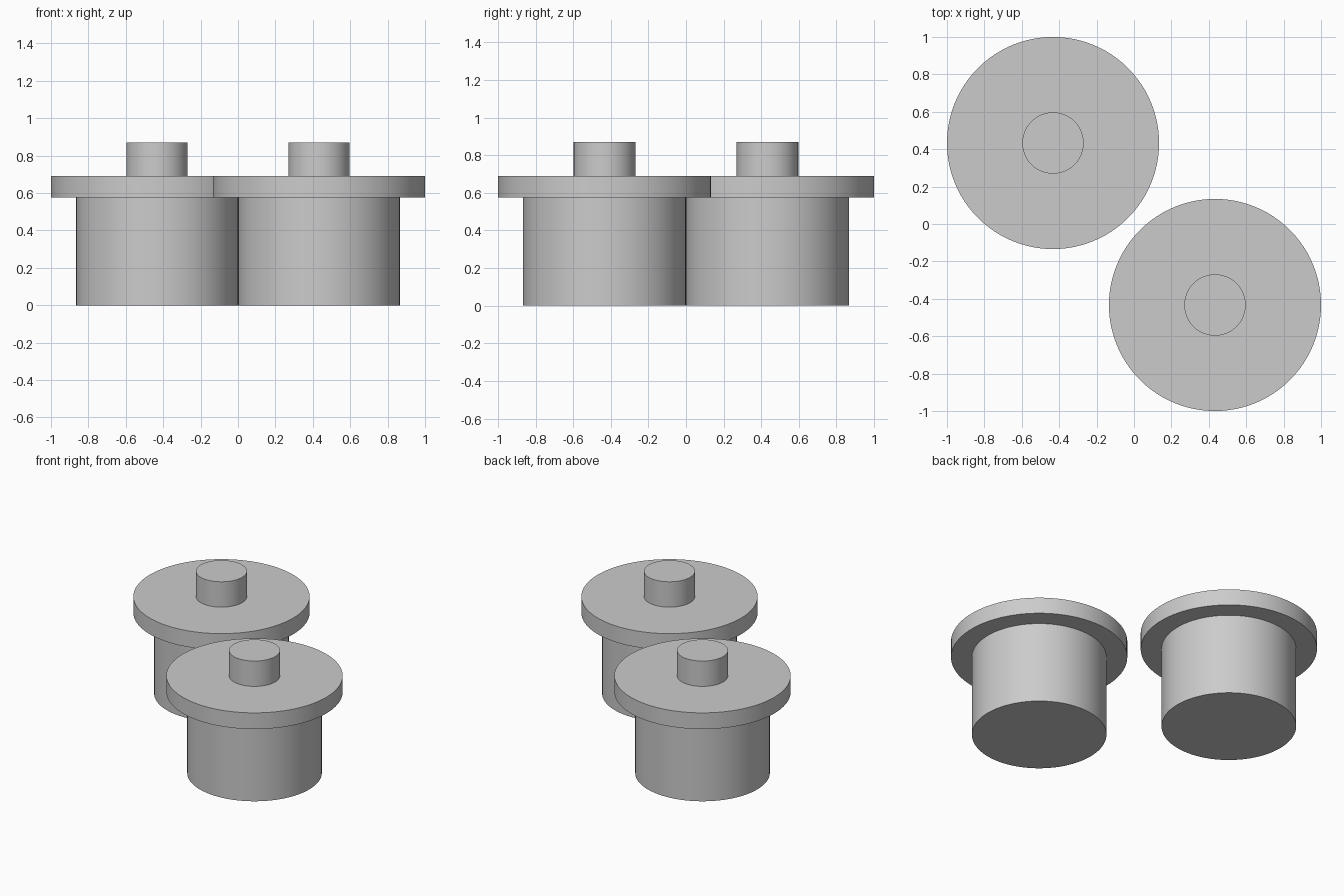
import bpy
import math

cube = bpy.data.objects.get("Cube")
if cube:
    bpy.data.objects.remove(cube, do_unlink=True)

grey = bpy.data.materials.new("plain_grey")
grey.use_nodes = True
colour = (0.6, 0.6, 0.6, 1)
grey.diffuse_color = colour
grey.node_tree.nodes["Principled BSDF"].inputs["Base Color"].default_value = colour

BODY_R, FLANGE_R, KNOB_R = 0.433, 0.567, 0.164
BODY_TOP, FLANGE_TOP, KNOB_TOP = 0.575, 0.69, 0.87
OFFSET = 0.433
SEGMENTS = 96


def lathe(name, profile, x, y):
    """Revolve a radius/height profile into a closed solid."""
    verts, faces = [], []
    for r, z in profile:
        for i in range(SEGMENTS):
            a = math.tau * i / SEGMENTS
            verts.append((r * math.cos(a), r * math.sin(a), z))
    for ring in range(len(profile) - 1):
        low = ring * SEGMENTS
        high = low + SEGMENTS
        for i in range(SEGMENTS):
            j = (i + 1) % SEGMENTS
            faces.append((low + i, low + j, high + j, high + i))
    # Flat discs closing the bottom and the top
    faces.append(tuple(reversed(range(SEGMENTS))))
    faces.append(tuple(range(len(verts) - SEGMENTS, len(verts))))
    mesh = bpy.data.meshes.new(name)
    mesh.from_pydata(verts, [], faces)
    mesh.materials.append(grey)
    obj = bpy.data.objects.new(name, mesh)
    obj.location = (x, y, 0)
    bpy.context.collection.objects.link(obj)
    bpy.ops.object.select_all(action="DESELECT")
    obj.select_set(True)
    bpy.context.view_layer.objects.active = obj
    bpy.ops.object.shade_smooth_by_angle(angle=math.radians(30))
    return obj


# Stepped outline: body, overhanging flange, knob
outline = [
    (BODY_R, 0), (BODY_R, BODY_TOP),
    (FLANGE_R, BODY_TOP), (FLANGE_R, FLANGE_TOP),
    (KNOB_R, FLANGE_TOP), (KNOB_R, KNOB_TOP),
]

# Two identical plugs on opposite corners
lathe("back_right_flanged_plug", outline, -OFFSET, OFFSET)
lathe("front_left_flanged_plug", outline, OFFSET, -OFFSET)
